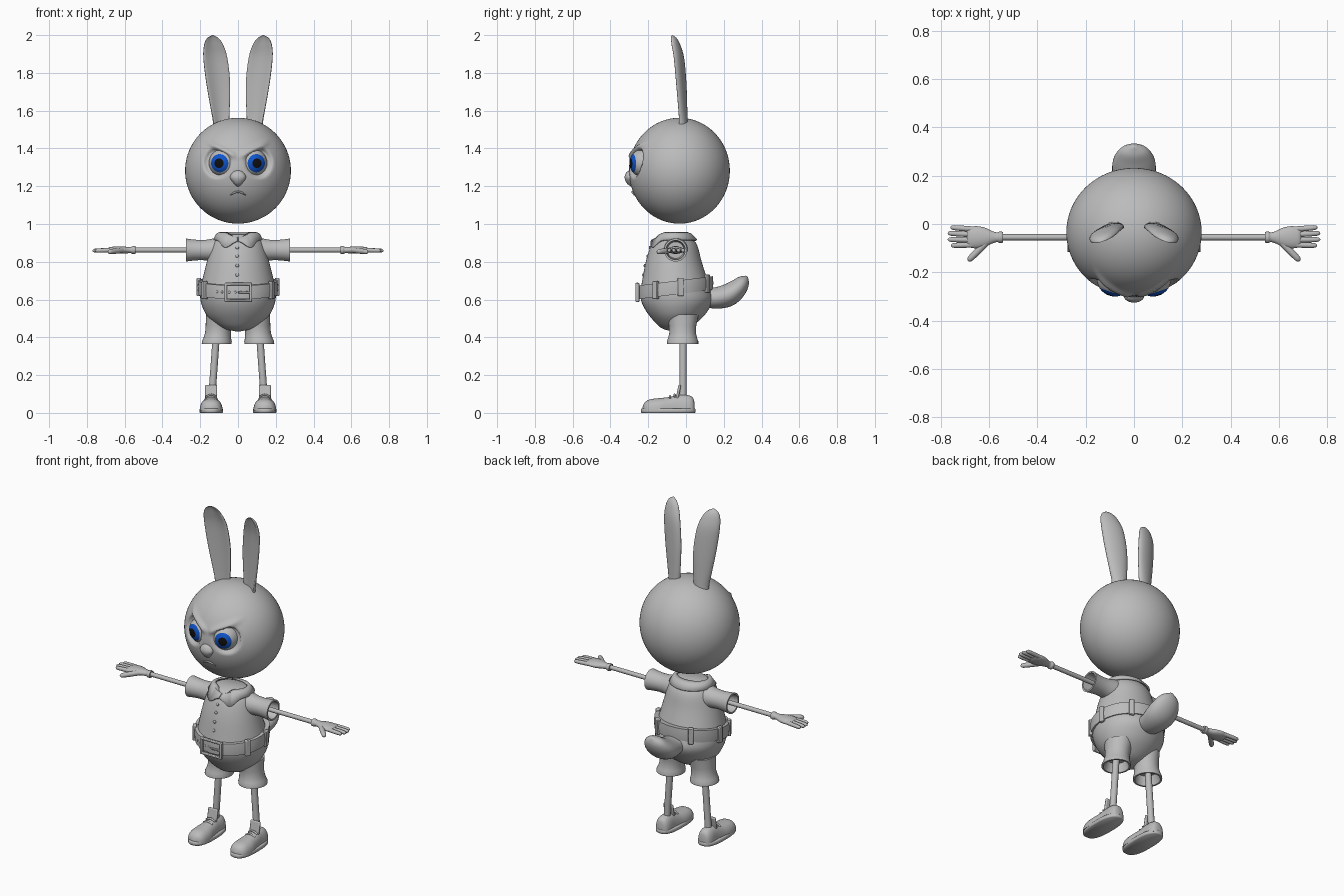
import bpy, bmesh, math
from mathutils import Vector, Matrix

if "Cube" in bpy.data.objects:
    bpy.data.objects.remove(bpy.data.objects["Cube"])


def material(name, rgb):
    m = bpy.data.materials.new(name)
    m.diffuse_color = (*rgb, 1)
    m.use_nodes = True
    m.node_tree.nodes["Principled BSDF"].inputs["Base Color"].default_value = m.diffuse_color
    return m


GREY = material("grey", (0.5, 0.5, 0.5))
BLUE = material("iris blue", (0.005, 0.09, 0.6))
BLACK = material("pupil black", (0.005, 0.005, 0.005))


def finish(name, bm, mirror=False, angle=45, bevel=0):
    bmesh.ops.recalc_face_normals(bm, faces=bm.faces)
    me = bpy.data.meshes.new(name)
    bm.to_mesh(me)
    bm.free()
    me.materials.append(GREY)
    me.shade_smooth()
    me.set_sharp_from_angle(angle=math.radians(angle))
    ob = bpy.data.objects.new(name, me)
    bpy.context.collection.objects.link(ob)
    if bevel:
        b = ob.modifiers.new("bevel", 'BEVEL')
        b.width, b.segments = bevel, 2
    if mirror:
        ob.modifiers.new("mirror", 'MIRROR').use_mirror_merge = False
    return ob


def smooth(st, k):
    """Catmull-Rom interpolation of stations."""
    out = []
    for i in range(len(st) - 1):
        a, b, c, d = st[max(i - 1, 0)], st[i], st[i + 1], st[min(i + 2, len(st) - 1)]
        for j in range(k):
            t = j / k
            out.append([q + t * (r - p) / 2 + t * t * (p - 2.5 * q + 2 * r - s / 2)
                        + t ** 3 * (1.5 * (q - r) + (s - p) / 2) for p, q, r, s in zip(a, b, c, d)])
    return out + [list(st[-1])]


def sweep(name, st, side=(1, 0, 0), normal=None, n=32, k=4, mirror=False,
          dent=0, floor=None, power=2, angle=50):
    """Loft elliptical rings; station = x, y, z, side radius, other radius."""
    st = smooth(st, k) if k > 1 else st
    bm, rings, u = bmesh.new(), [], Vector(side).normalized()
    for i, s in enumerate(st):
        t = Vector(normal) if normal else Vector(st[min(i + 1, len(st) - 1)][:3]) - Vector(st[max(i - 1, 0)][:3])
        v = t.cross(u).normalized()
        ring = []
        for j in range(n):
            c, q = math.cos(math.tau * j / n), math.sin(math.tau * j / n)
            c = math.copysign(abs(c) ** (2 / power), c)
            q = math.copysign(abs(q) ** (2 / power), q)
            if q < 0:
                q *= 1 + dent * q
            p = Vector(s[:3]) + u * (max(s[3], 0.001) * c) + v * (max(s[4], 0.001) * q)
            if floor is not None:
                p.z = max(p.z, floor)
            ring.append(bm.verts.new(p))
        rings.append(ring)
    for a, b in zip(rings, rings[1:]):
        for j in range(n):
            bm.faces.new((a[j], a[(j + 1) % n], b[(j + 1) % n], b[j]))
    bm.faces.new(rings[0])
    bm.faces.new(rings[-1])
    return finish(name, bm, mirror, angle)


def ball(name, c, r, mirror=False, u=24, v=16):
    bm = bmesh.new()
    bmesh.ops.create_uvsphere(bm, u_segments=u, v_segments=v, radius=1,
                              matrix=Matrix.Translation(c) @ Matrix.Diagonal((*r, 1)))
    return finish(name, bm, mirror)


def block(name, c, size, rot=Matrix(), mirror=False, bevel=0.004):
    bm = bmesh.new()
    bmesh.ops.create_cube(bm, size=1, matrix=Matrix.Translation(c) @ rot @ Matrix.Diagonal((*size, 1)))
    return finish(name, bm, mirror, 40, bevel)


def step(a, b, x):
    t = min(max((x - a) / (b - a), 0), 1)
    return t * t * (3 - 2 * t)


# Head: sphere with eye sockets and slanted frowning brows
bm = bmesh.new()
bmesh.ops.create_uvsphere(bm, u_segments=128, v_segments=90, radius=1,
                          matrix=Matrix.Translation((0, -0.035, 1.282)) @ Matrix.Diagonal((0.28, 0.267, 0.28, 1)))
for v in bm.verts:
    if v.co.y < -0.1:
        x, z = abs(v.co.x), v.co.z
        brow = z - (1.355 + 0.5 * (x - 0.03))
        socket = 1 - step(0.75, 1.1, math.hypot((x - 0.11) / 0.068, (z - 1.325) / 0.078))
        v.co.y += 0.03 * socket * (1 - step(-0.006, 0.008, brow))
        ridge = math.exp(-((brow - 0.012) / 0.016) ** 2)
        v.co.y -= 0.016 * ridge * step(0, 0.03, x) * (1 - step(0.12, 0.18, x))
finish("head", bm, angle=80)

# Eyes: pupil and iris coloured by angle from the gaze direction
bm = bmesh.new()
gaze = Vector((0.31, -0.95, -0.02)).normalized()
centre = Vector((0.079, -0.225, 1.323))
bmesh.ops.create_uvsphere(bm, u_segments=32, v_segments=36, radius=0.075,
                          matrix=Matrix.Translation(centre) @ gaze.to_track_quat('Z', 'Y').to_matrix().to_4x4())
for f in bm.faces:
    a = math.degrees((f.calc_center_median() - centre).angle(gaze))
    f.material_index = 2 if a < 20 else 1 if a < 40 else 0
eyes = finish("eyes", bm, True)
eyes.data.materials.append(BLUE)
eyes.data.materials.append(BLACK)

# Nose, mouth and ears
sweep("nose", [(0, -0.285, 1.198, 0.006, 0.005), (0, -0.295, 1.215, 0.022, 0.018),
               (0, -0.299, 1.245, 0.042, 0.026), (0, -0.296, 1.272, 0.03, 0.02),
               (0, -0.29, 1.288, 0.006, 0.005)], normal=(0, 0, 1), n=24)
sweep("mouth", [(-0.042, -0.274, 1.152, 0.002, 0.002), (-0.02, -0.283, 1.166, 0.005, 0.005),
                (0, -0.284, 1.17, 0.005, 0.005), (0.02, -0.283, 1.166, 0.005, 0.005),
                (0.042, -0.274, 1.152, 0.002, 0.002)], side=(0, 1, 0), n=10)
sweep("ears", [(0.088, -0.02, 1.5, 0.045, 0.03), (0.09, -0.02, 1.55, 0.045, 0.027),
               (0.094, -0.022, 1.61, 0.052, 0.026), (0.105, -0.03, 1.75, 0.066, 0.027),
               (0.12, -0.042, 1.88, 0.066, 0.027), (0.129, -0.058, 1.95, 0.052, 0.024),
               (0.133, -0.068, 1.985, 0.03, 0.016), (0.134, -0.074, 2.0, 0.002, 0.002)],
      side=(0.95, -0.28, 0), normal=(0, 0, 1), dent=1.15, mirror=True, angle=80)

# Body
BODY = [(0, -0.06, 0.432, 0.015, 0.015), (0, -0.057, 0.45, 0.085, 0.075), (0, -0.05, 0.50, 0.152, 0.132),
        (0, -0.048, 0.55, 0.184, 0.17), (0, -0.047, 0.60, 0.199, 0.192), (0, -0.052, 0.65, 0.2, 0.188),
        (0, -0.058, 0.70, 0.19, 0.174), (0, -0.065, 0.80, 0.165, 0.148), (0, -0.063, 0.88, 0.142, 0.125),
        (0, -0.063, 0.92, 0.12, 0.1), (0, -0.063, 0.945, 0.09, 0.07)]
sweep("body", BODY, normal=(0, 0, 1), n=48)

# Shirt buttons placed on the body front
for z in (0.73, 0.78, 0.83, 0.875):
    s = min(smooth(BODY, 8), key=lambda q: abs(q[2] - z))
    ball("shirt_button", (-0.004, s[1] - s[4], z), (0.009, 0.006, 0.009), u=12, v=8)

# Shirt collar: sloping band with two front points
bm, prev, N = bmesh.new(), None, 72
for i in range(N + 1):
    a = math.tau * (0.004 + 0.992 * i / N)
    d = min(a, math.tau - a)
    tip = math.exp(-((d - 0.5) / 0.3) ** 2)
    s, c = math.sin(a), -math.cos(a)
    row = []
    for rx, ry, z in ((0.095, 0.068, 0.958 - 0.035 * math.exp(-(d / 0.4) ** 2)),
                      (0.114, 0.09, 0.95 - 0.02 * math.exp(-(d / 0.4) ** 2)),
                      (0.132 + 0.012 * tip, 0.122 + 0.013 * tip, 0.918 - 0.04 * tip)):
        row.append(bm.verts.new((rx * s, -0.063 + ry * c, z)))
    if prev:
        for j in (0, 1):
            bm.faces.new((prev[j], row[j], row[j + 1], prev[j + 1]))
    prev = row
finish("collar", bm).modifiers.new("thickness", 'SOLIDIFY').thickness = 0.01

# Belt: closed band tilted up towards the back
def belt_point(a, off, dz):
    y = -0.056 - (0.198 + off) * math.cos(a)
    return Vector(((0.209 + off) * math.sin(a), y, 0.67 + 0.125 * y + dz))


bm, N = bmesh.new(), 64
rows = [[bm.verts.new(belt_point(math.tau * i / N, o, h))
         for o, h in ((0, -0.036), (0.003, 0), (0, 0.036), (-0.04, 0.036), (-0.04, -0.036))] for i in range(N)]
for i in range(N):
    a, b = rows[i], rows[(i + 1) % N]
    for j in range(5):
        bm.faces.new((a[j], b[j], b[(j + 1) % 5], a[(j + 1) % 5]))
finish("belt", bm)
for deg in (58, 98, 148):
    a = math.radians(deg)
    block("belt_loops", belt_point(a, 0, 0), (0.03, 0.022, 0.095), Matrix.Rotation(a, 4, 'Z'), True)
for x in (-0.115, -0.085, -0.045, -0.015, 0.015, 0.045):
    ball("belt_eyelet", belt_point(x / 0.209, 0.002, 0), (0.007, 0.004, 0.007), u=10, v=6)

# Buckle frame and prong
for z in (0.594, 0.682):
    block("buckle_bar", (0.002, -0.259, z), (0.145, 0.016, 0.014))
for x in (-0.064, 0.068):
    block("buckle_side", (x, -0.257, 0.638), (0.014, 0.02, 0.1))
block("buckle_prong", (0.035, -0.262, 0.638), (0.07, 0.01, 0.01), bevel=0.003)

# Tail
sweep("tail", [(0, 0.08, 0.62, 0.06, 0.05), (0, 0.15, 0.608, 0.075, 0.056), (0, 0.22, 0.622, 0.09, 0.06),
               (0, 0.27, 0.657, 0.084, 0.052), (0, 0.306, 0.7, 0.055, 0.033), (0, 0.322, 0.724, 0.006, 0.005)])

# Hollow sleeves, arms, gloved hands
Y, Z = -0.055, 0.862
sweep("sleeves", [(x, Y, Z, r, r) for x, r in ((0.04, 0.072), (0.12, 0.064), (0.16, 0.055), (0.2, 0.053),
      (0.24, 0.056), (0.262, 0.059), (0.276, 0.061), (0.276, 0.051), (0.2, 0.044))],
      side=(0, 1, 0), normal=(1, 0, 0), k=1, mirror=True)
sweep("arms", [(0.15, Y, Z, 0.013, 0.013), (0.57, Y, Z, 0.013, 0.013)], side=(0, 1, 0), n=16, k=1, mirror=True)
sweep("palms", [(0.542, Y, Z, 0.022, 0.02), (0.555, Y, Z, 0.024, 0.022), (0.566, Y, Z, 0.02, 0.017),
                (0.585, Y, Z, 0.025, 0.017), (0.615, Y, Z, 0.039, 0.019), (0.65, Y, Z, 0.046, 0.019),
                (0.68, Y, Z, 0.042, 0.015), (0.692, Y, Z, 0.034, 0.008)], side=(0, 1, 0), n=24, mirror=True)
def finger(name, a, b, r):
    p = [Vector(a).lerp(Vector(b), t) for t in (0, 0.5, 0.85, 0.96, 1)]
    sweep(name, [(*q, r * f, r * f) for q, f in zip(p, (1, 1, 0.9, 0.6, 0.1))],
          side=(0, 0, 1), n=14, k=2, mirror=True)


for y0, y1, x in ((-0.022, -0.014, 0.76), (-0.044, -0.038, 0.771), (-0.066, -0.064, 0.771), (-0.086, -0.089, 0.758)):
    finger("fingers", (0.66, y0, Z), (x, y1, Z - 0.003), 0.0115)
finger("thumbs", (0.605, -0.07, Z), (0.687, -0.153, Z - 0.01), 0.0145)

# Hollow shorts legs and thin legs
sweep("shorts_legs", [(x, -0.018, z, r, q) for x, z, r, q in ((0.095, 0.52, 0.075, 0.085), (0.102, 0.46, 0.069, 0.072),
      (0.106, 0.425, 0.068, 0.07), (0.11, 0.395, 0.073, 0.077), (0.112, 0.38, 0.079, 0.083), (0.113, 0.366, 0.079, 0.083),
      (0.113, 0.366, 0.069, 0.073), (0.108, 0.42, 0.056, 0.058))], normal=(0, 0, 1), k=1, mirror=True)
sweep("legs", [(0.112, -0.016, 0.45, 0.019, 0.019), (0.14, -0.016, 0.06, 0.019, 0.019)], n=20, k=1, mirror=True)

# Shoes: upper, sole, tongue and laces
X = 0.142
sweep("shoe_uppers", [(X, y, 0.012, r, h) for y, r, h in ((0.046, 0.012, 0.03), (0.038, 0.034, 0.066), (0.01, 0.045, 0.082),
      (-0.04, 0.046, 0.083), (-0.09, 0.052, 0.072), (-0.14, 0.06, 0.066), (-0.19, 0.056, 0.06),
      (-0.218, 0.04, 0.044), (-0.23, 0.012, 0.02))], normal=(0, -1, 0), floor=0.012, power=2.4, mirror=True)
sweep("shoe_soles", [(X, -0.094, z, r, q) for z, r, q in ((0, 0.058, 0.14), (0.004, 0.062, 0.144),
      (0.02, 0.062, 0.144), (0.024, 0.058, 0.14))], normal=(0, 0, 1), k=1, power=2.6, mirror=True)
block("shoe_tongues", (X, -0.04, 0.112), (0.064, 0.014, 0.075), Matrix.Rotation(-0.2, 4, 'X'), True, 0.006)
for y, z in ((-0.06, 0.096), (-0.085, 0.088)):
    sweep("laces", [(X - 0.03, y, z - 0.012, 0.005, 0.005), (X, y, z, 0.006, 0.006),
                    (X + 0.03, y, z - 0.012, 0.005, 0.005)], side=(0, 1, 0), n=10, mirror=True)
